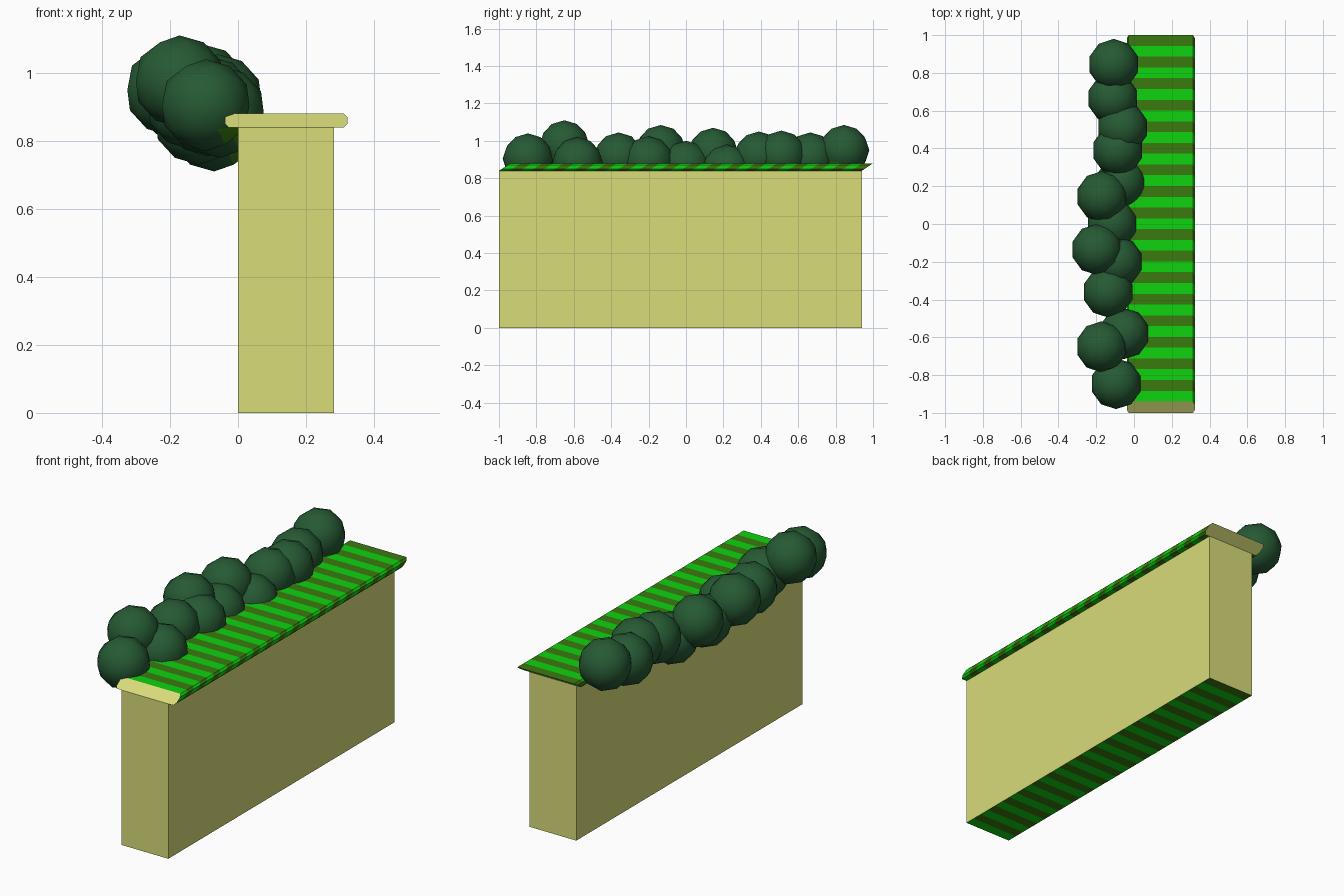
import bpy, bmesh

if "Cube" in bpy.data.objects:
    bpy.data.objects.remove(bpy.data.objects["Cube"])


def material(name, rgb):
    lin = [((c / 255 + 0.055) / 1.055) ** 2.4 if c > 10 else c / 255 / 12.92 for c in rgb]
    m = bpy.data.materials.new(name)
    m.diffuse_color = (*lin, 1)
    m.use_nodes = True
    m.node_tree.nodes["Principled BSDF"].inputs["Base Color"].default_value = m.diffuse_color
    return m


sand = material("sand yellow", (216, 220, 121))
grass = material("bright grass", (14, 212, 16))
olive = material("olive stripe", (58, 122, 15))
leaf = material("leaf green", (38, 90, 52))

STRIPES = 34
Y0, Y1 = -1.0, 0.94


def finish(bm, name, mats):
    me = bpy.data.meshes.new(name)
    bm.to_mesh(me)
    bm.free()
    ob = bpy.data.objects.new(name, me)
    bpy.context.collection.objects.link(ob)
    for m in mats:
        me.materials.append(m)
    return ob


def striped_bar(name, profile, lean, is_striped):
    """Sweep an x,z profile along y in stripe-wide steps; lean shifts y with height."""
    bm = bmesh.new()
    zmin = min(z for _, z in profile)
    step = (Y1 - Y0) / STRIPES
    rings = [[bm.verts.new((x, Y0 + i * step + lean * (z - zmin), z)) for x, z in profile]
             for i in range(STRIPES + 1)]
    n = len(profile)
    stripe_of = {}
    for i in range(STRIPES):
        a, b = rings[i], rings[i + 1]
        for j in range(n):
            k = (j + 1) % n
            f = bm.faces.new((a[j], a[k], b[k], b[j]))
            stripe_of[f] = 1 + i % 2
    bm.faces.new(rings[0])
    bm.faces.new(rings[-1])
    bmesh.ops.recalc_face_normals(bm, faces=bm.faces[:])
    for f, s in stripe_of.items():
        f.material_index = s if is_striped(f) else 0
    return finish(bm, name, (sand, grass, olive))


# Wall: plain sides, striped only underneath
striped_bar("wall", [(0, 0), (0.282, 0), (0.282, 0.84), (0, 0.84)], 0,
            lambda f: f.normal.z < -0.5)

# Grass cap: chamfered slab leaning backwards, striped all round, plain ends
xl, xr, zb, zt, c = -0.038, 0.322, 0.84, 0.88, 0.01
striped_bar("grass_cap", [(xl + c, zb), (xr - c, zb), (xr, zb + c), (xr, zt - c),
                          (xr - c, zt), (xl + c, zt), (xl, zt - c), (xl, zb + c)],
            1.5, lambda f: True)

# Row of round bushes along the left edge (x, y, z of each centre)
bushes = [(-0.107, 0.845, 0.95), (-0.112, 0.665, 0.91), (-0.06, 0.51, 0.92),
          (-0.087, 0.39, 0.915), (-0.07, 0.22, 0.845), (-0.17, 0.145, 0.935),
          (-0.115, 0.0, 0.865), (-0.197, -0.135, 0.95), (-0.088, -0.2, 0.89),
          (-0.137, -0.36, 0.91), (-0.053, -0.58, 0.885), (-0.172, -0.65, 0.975),
          (-0.095, -0.845, 0.905)]
for i, pos in enumerate(bushes):
    bm = bmesh.new()
    bmesh.ops.create_icosphere(bm, subdivisions=2, radius=0.135)
    bm.normal_update()
    for f in bm.faces:
        f.smooth = True
        # small mossy patch low down beside the wall
        if f.normal.x > 0.2 and f.normal.y < 0 and f.normal.z < -0.5:
            f.material_index = 1
    ob = finish(bm, f"bush_{i + 1}", (leaf, olive))
    ob.location = pos
